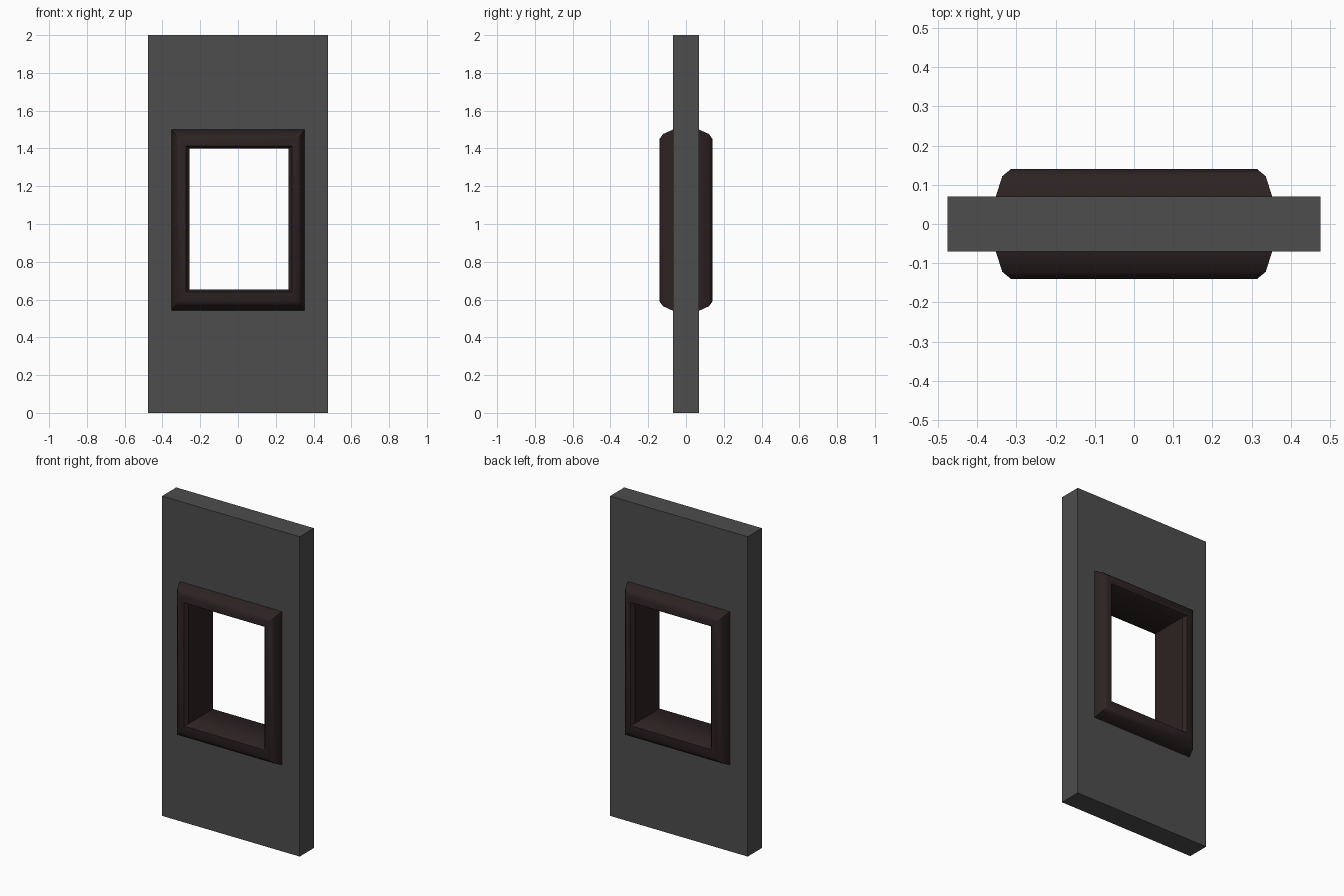
import bpy, bmesh, math

if "Cube" in bpy.data.objects:
    bpy.data.objects.remove(bpy.data.objects["Cube"])


def material(name, rgb):
    m = bpy.data.materials.new(name)
    m.diffuse_color = (*rgb, 1)
    m.use_nodes = True
    m.node_tree.nodes["Principled BSDF"].inputs["Base Color"].default_value = m.diffuse_color
    return m


def ring_object(name, loops, mat):
    """Bridge a closed series of rectangular loops (x0, x1, z0, z1, y)."""
    bm = bmesh.new()
    rings = [[bm.verts.new(p) for p in
              ((x0, y, z0), (x1, y, z0), (x1, y, z1), (x0, y, z1))]
             for x0, x1, z0, z1, y in loops]
    for i, a in enumerate(rings):
        b = rings[(i + 1) % len(rings)]
        for k in range(4):
            n = (k + 1) % 4
            bm.faces.new((a[k], a[n], b[n], b[k]))
    bmesh.ops.recalc_face_normals(bm, faces=bm.faces)
    mesh = bpy.data.meshes.new(name)
    bm.to_mesh(mesh)
    bm.free()
    mesh.materials.append(mat)
    ob = bpy.data.objects.new(name, mesh)
    bpy.context.collection.objects.link(ob)
    return ob


grey = material("dark grey wall", (0.075, 0.075, 0.075))
brown = material("dark brown wood", (0.026, 0.016, 0.016))

# Wall panel with a hole hidden beneath the frame
panel = (-0.476, 0.476, 0.0, 2.0)
hole = (-0.352, 0.352, 0.543, 1.497)
ring_object("wall_panel", [(*panel, -0.07), (*panel, 0.07),
                           (*hole, 0.07), (*hole, -0.07)], grey)

# Window frame: moulded profile on the front, mirrored to the back
half = [
    (-0.353, 0.353, 0.54, 1.50, 0.068),
    (-0.336, 0.336, 0.565, 1.476, 0.122),
    (-0.314, 0.314, 0.59, 1.45, 0.14),
    (-0.276, 0.286, 0.641, 1.412, 0.14),
    (-0.258, 0.268, 0.654, 1.40, 0.12),
]
front = [(*l[:4], -l[4]) for l in half]
frame = ring_object("window_frame", front + half[::-1], brown)
bpy.context.view_layer.objects.active = frame
frame.select_set(True)
bpy.ops.object.shade_smooth_by_angle(angle=math.radians(40))
